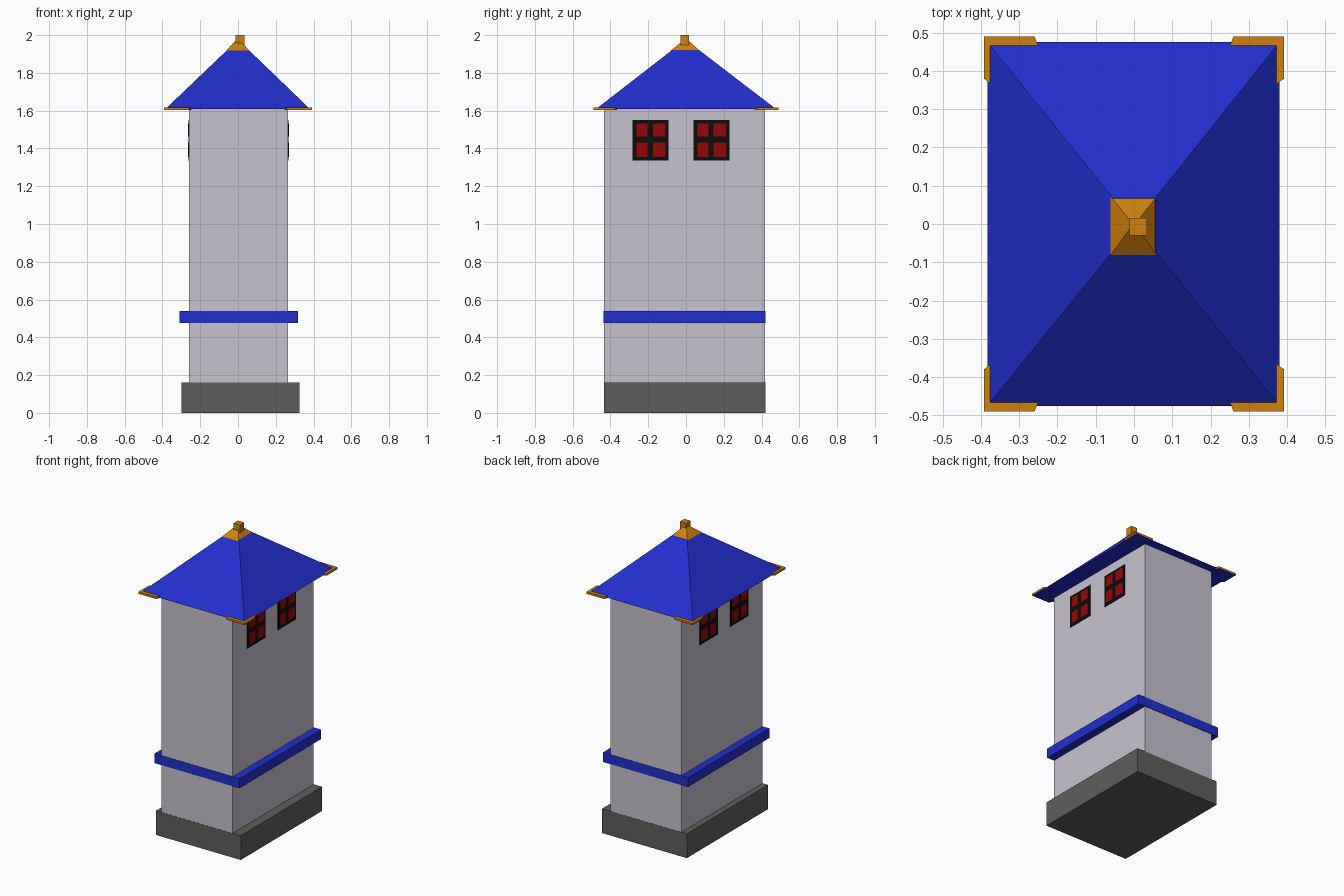
import bpy, bmesh

if "Cube" in bpy.data.objects:
    bpy.data.objects.remove(bpy.data.objects["Cube"])


def material(name, hex_rgb):
    rgb = [int(hex_rgb[i:i + 2], 16) / 255 for i in (0, 2, 4)]
    m = bpy.data.materials.new(name)
    m.diffuse_color = (*[c ** 2.2 for c in rgb], 1)
    m.use_nodes = True
    m.node_tree.nodes["Principled BSDF"].inputs["Base Color"].default_value = m.diffuse_color
    return m


WALL = material("wall", "C6C1CE")
BLUE = material("roof_blue", "2632CC")
GOLD = material("gold", "CC8016")
STONE = material("stone", "5E5E5C")
BLACK = material("black", "141414")
RED = material("red", "941010")


def finish(name, bm, *mats):
    bmesh.ops.recalc_face_normals(bm, faces=bm.faces)
    mesh = bpy.data.meshes.new(name)
    bm.to_mesh(mesh)
    bm.free()
    for m in mats:
        mesh.materials.append(m)
    ob = bpy.data.objects.new(name, mesh)
    bpy.context.collection.objects.link(ob)
    return ob


def loft(name, lower, upper, z0, z1, *mats):
    """Solid between two plan outlines at heights z0 and z1."""
    bm = bmesh.new()
    a = [bm.verts.new((x, y, z0)) for x, y in lower]
    b = [bm.verts.new((x, y, z1)) for x, y in upper]
    bottom = bm.faces.new(a)
    bm.faces.new(b)
    n = len(a)
    for i in range(n):
        bm.faces.new((a[i], a[(i + 1) % n], b[(i + 1) % n], b[i]))
    if len(mats) > 1:
        bottom.material_index = 1
    return finish(name, bm, *mats)


def rect(x0, x1, y0, y1):
    return [(x0, y0), (x1, y0), (x1, y1), (x0, y1)]


def box(name, x0, x1, y0, y1, z0, z1, mat):
    r = rect(x0, x1, y0, y1)
    return loft(name, r, r, z0, z1, mat)


# Tower: plinth, shaft and the band round it
box("plinth", -0.30, 0.325, -0.435, 0.42, 0, 0.162, STONE)
box("tower_wall", -0.26, 0.265, -0.434, 0.419, 0.162, 1.612, WALL)
box("wall_band", -0.31, 0.318, -0.437, 0.422, 0.477, 0.54, BLUE)

# Hipped roof with gold cap and finial
loft("roof", rect(-0.383, 0.38, -0.475, 0.475), rect(-0.056, 0.056, -0.072, 0.068),
     1.61, 1.922, BLUE)
loft("roof_cap", rect(-0.061, 0.059, -0.081, 0.071), rect(-0.012, 0.012, -0.014, 0.012),
     1.918, 1.972, GOLD)
box("finial", -0.012, 0.034, -0.03, 0.016, 1.94, 2.0, GOLD)

# Gold eave corners with blue undersides
corner = [(0.25, 0.465), (0.26, 0.49), (0.392, 0.49), (0.392, 0.38), (0.372, 0.365)]
for sx, side in ((-1, "left"), (1, "right")):
    for sy, end in ((-1, "front"), (1, "back")):
        plan = [(sx * x, sy * y) for x, y in corner]
        loft(f"eave_corner_{end}_{side}", plan, plan, 1.604, 1.617, GOLD, BLUE)

# Pairs of four-pane windows on both long sides
for face, sign, side in ((-0.26, -1, "left"), (0.265, 1, "right")):
    for y0, label in ((-0.282, "front"), (0.040, "back")):
        def slab(name, ya, yb, za, zb, depth, mat):
            xs = sorted((face - sign * 0.005, face + sign * depth))
            box(f"{name}_{label}_{side}", *xs, y0 + ya, y0 + yb, za, zb, mat)
        slab("window_frame", 0, 0.19, 1.336, 1.55, 0.003, BLACK)
        for i, (ya, yb) in enumerate(((0.02, 0.079), (0.106, 0.173))):
            for j, (za, zb) in enumerate(((1.356, 1.431), (1.463, 1.533))):
                slab(f"pane_{i}{j}", ya, yb, za, zb, 0.005, RED)
